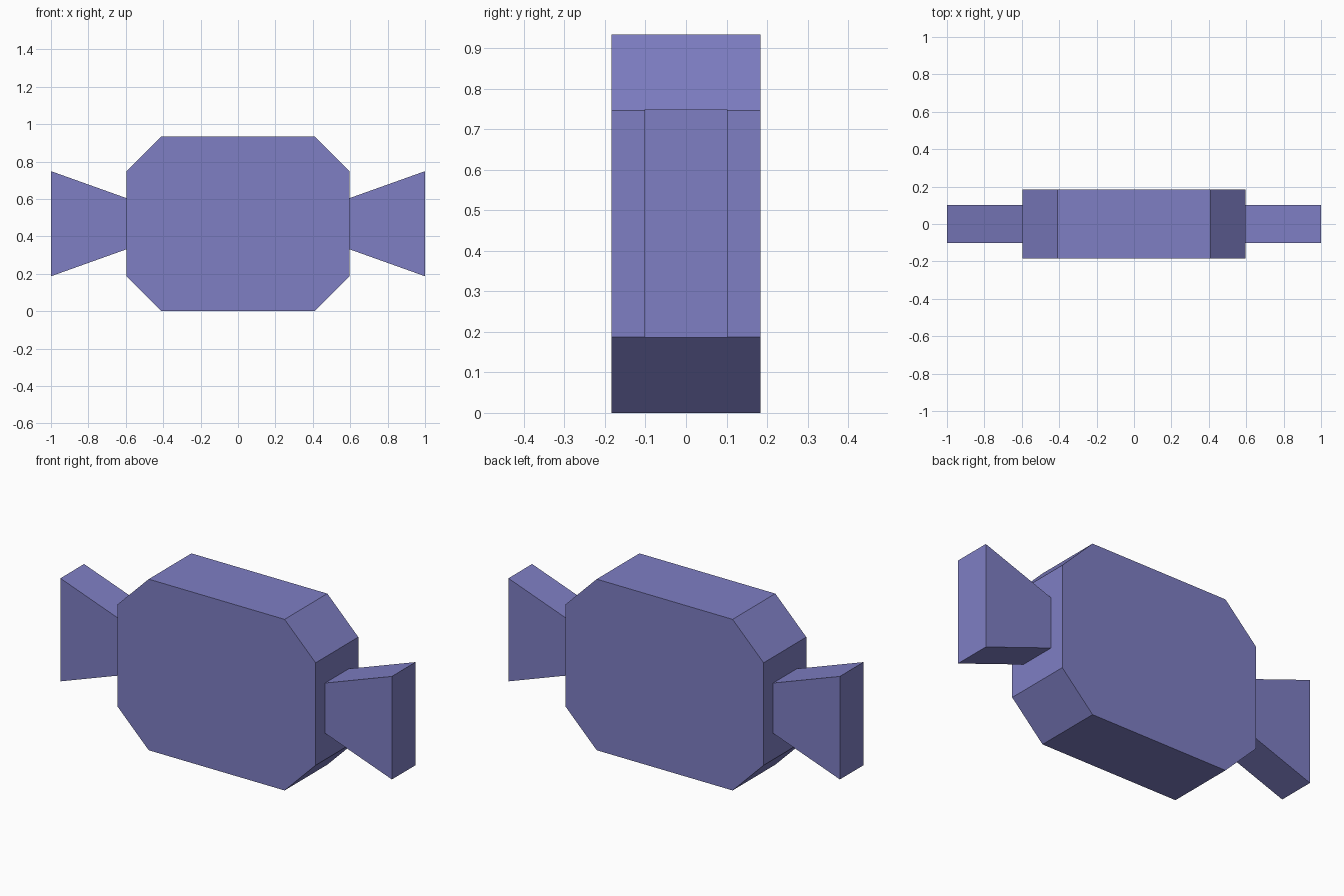
import bpy

# Remove the default cube
cube = bpy.data.objects.get("Cube")
if cube:
    bpy.data.objects.remove(cube, do_unlink=True)

violet = bpy.data.materials.new("soft violet")
violet.use_nodes = True
colour = (0.21, 0.21, 0.55, 1)
violet.diffuse_color = colour
violet.node_tree.nodes["Principled BSDF"].inputs["Base Color"].default_value = colour


def prism(name, outline, half_depth):
    """Extrude an x-z outline (counter-clockwise from the front) along y."""
    n = len(outline)
    verts = [(x, y, z) for y in (-half_depth, half_depth) for x, z in outline]
    faces = [tuple(range(n)), tuple(reversed(range(n, 2 * n)))]
    faces += [(i, i + n, (i + 1) % n + n, (i + 1) % n) for i in range(n)]
    mesh = bpy.data.meshes.new(name)
    mesh.from_pydata(verts, [], faces)
    mesh.materials.append(violet)
    mesh.update()
    obj = bpy.data.objects.new(name, mesh)
    bpy.context.collection.objects.link(obj)
    return obj


# Body: a block with four chamfered corners
half_width, height, chamfer = 0.597, 0.933, 0.187
inner = half_width - chamfer
prism("wrapped_body", [
    (-inner, 0), (inner, 0),
    (half_width, chamfer), (half_width, height - chamfer),
    (inner, height), (-inner, height),
    (-half_width, height - chamfer), (-half_width, chamfer),
], 0.184)

# Flared wrapper ends, mirrored left and right
middle = height / 2 + 0.001
flare = [(half_width, middle - 0.137), (1, middle - 0.281),
         (1, middle + 0.281), (half_width, middle + 0.137)]
prism("left_wrapper_end", flare, 0.102)
prism("right_wrapper_end", [(-x, z) for x, z in reversed(flare)], 0.102)
